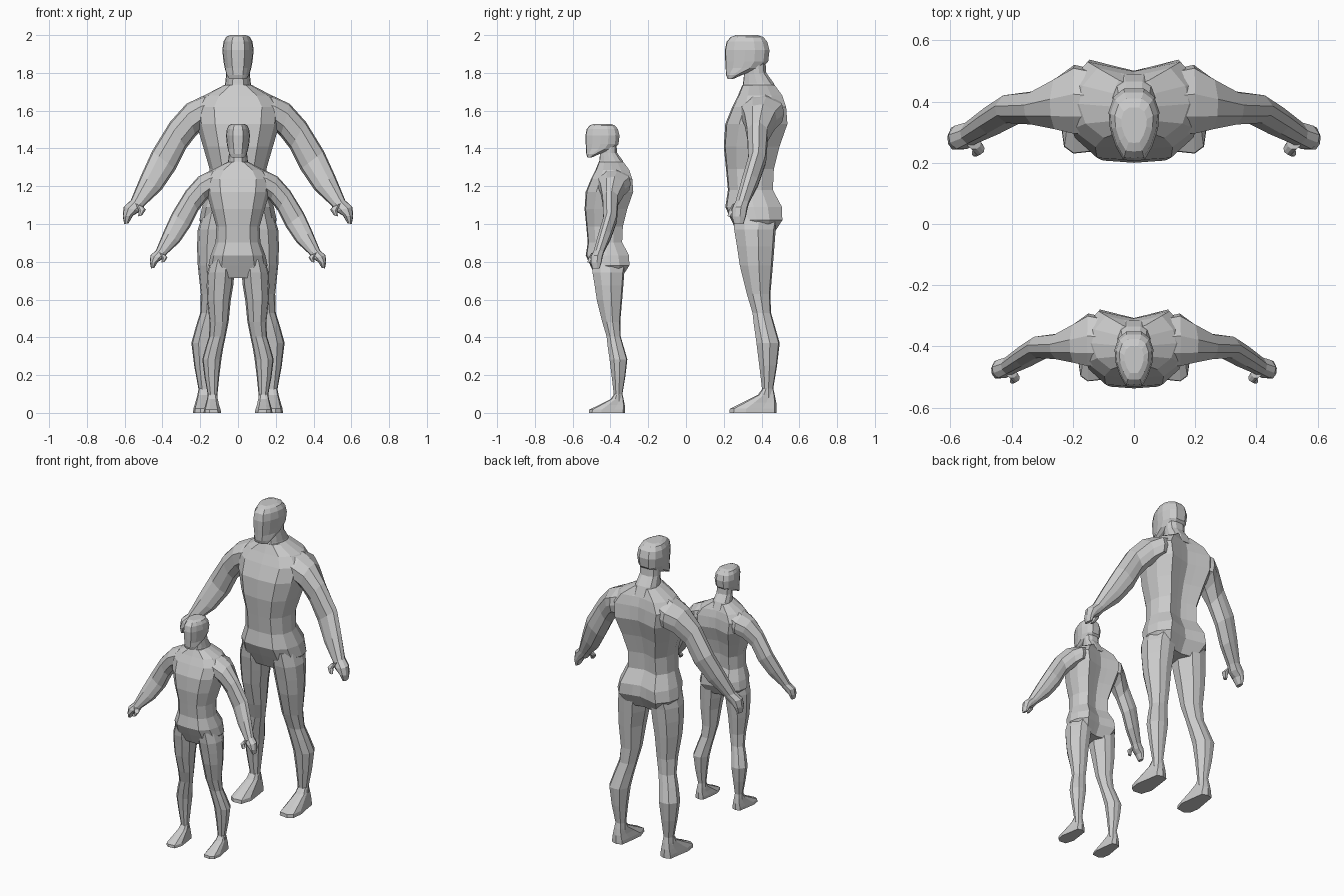
import bpy, bmesh

# Cross-section outlines as (across, depth) in -1..1; front is depth -1
LIMB = [(.42, -1), (.9, -.5), (1, .15), (.55, .9), (0, 1), (-.55, .9), (-1, .1), (-.85, -.6), (-.35, -1)]


def symmetric(half):
    return half + [(-a, b) for a, b in reversed(half) if a > 0]


CHEST = symmetric([(0, -1), (.55, -.95), (.88, -.55), (1, 0), (.93, .5), (.66, 1), (.25, .86), (0, .78)])
HEAD = symmetric([(0, -1), (.42, -.97), (.72, -.6), (.95, -.1), (1, .35), (.8, .78), (.4, 1), (0, 1)])
FOOT = [(.35, -1), (.85, -.82), (1, -.3), (.75, .4), (.6, .9), (0, 1),
        (-.6, .9), (-.75, .4), (-.95, -.4), (-.6, -.95)]

# The two figures share meshes: name, scale, y offset
FIGURES = [("large", 1.0, 0.0), ("small", 0.765, -0.69)]


def loft(name, outline, stations, mirror=False):
    """Each station: outer x, outer z, inner x, inner z, front y, back y."""
    bm = bmesh.new()
    rings = []
    for xo, zo, xi, zi, yf, yb in stations:
        rings.append([bm.verts.new(((xo + xi) / 2 + a * (xo - xi) / 2,
                                    (yf + yb) / 2 + b * (yb - yf) / 2,
                                    (zo + zi) / 2 + a * (zo - zi) / 2)) for a, b in outline])
    n = len(outline)
    for r, s in zip(rings, rings[1:]):
        for i in range(n):
            j = (i + 1) % n
            bm.faces.new((r[i], r[j], s[j], s[i]))
    bm.faces.new(rings[0])
    bm.faces.new(rings[-1])
    bmesh.ops.recalc_face_normals(bm, faces=bm.faces)
    mesh = bpy.data.meshes.new(name)
    bm.to_mesh(mesh)
    bm.free()
    for prefix, scale, y in FIGURES:
        ob = bpy.data.objects.new(prefix + "_" + name, mesh)
        ob.scale = (scale,) * 3
        ob.location.y = y
        bpy.context.collection.objects.link(ob)
        if mirror:
            ob.modifiers.new("mirror", "MIRROR")


def level(rows):
    """Horizontal centred stations from (z, half width, front y, back y)."""
    return [(w, z, -w, z, yf, yb) for z, w, yf, yb in rows]


# Torso from crotch to neck base
loft("torso", CHEST, level([
    (.935, .15, .28, .455), (1.02, .205, .24, .51), (1.09, .19, .208, .508),
    (1.18, .155, .222, .46), (1.29, .15, .212, .465), (1.41, .185, .20, .495),
    (1.53, .22, .208, .537), (1.62, .23, .245, .53), (1.68, .18, .275, .51),
    (1.735, .075, .298, .47)]))

# Neck and head
loft("neck", HEAD, level([(1.68, .08, .29, .49), (1.745, .068, .302, .465),
                          (1.80, .062, .308, .425), (1.87, .062, .30, .42)]))
loft("head", HEAD, level([
    (1.768, .045, .22, .25), (1.79, .06, .212, .30), (1.825, .07, .21, .40),
    (1.86, .077, .208, .435), (1.92, .083, .206, .442), (1.965, .077, .215, .43),
    (1.99, .063, .237, .41), (2.0, .042, .265, .38)]))

# Arm and closed hand
loft("arm", LIMB, [
    (.10, 1.71, .12, 1.50, .30, .50), (.20, 1.672, .19, 1.50, .295, .52),
    (.275, 1.635, .225, 1.465, .31, .48), (.36, 1.54, .275, 1.40, .325, .435),
    (.455, 1.385, .33, 1.29, .33, .425), (.512, 1.26, .405, 1.18, .295, .385),
    (.568, 1.125, .492, 1.10, .262, .335), (.606, 1.09, .515, 1.068, .245, .325),
    (.61, 1.04, .555, 1.045, .243, .318), (.602, 1.0, .58, 1.003, .255, .305)], True)
loft("thumb", LIMB, [
    (.545, 1.11, .50, 1.09, .245, .285), (.525, 1.07, .488, 1.075, .228, .265),
    (.53, 1.04, .508, 1.045, .22, .243)], True)

# Leg from hip to ankle: z, outer x, inner x, front y, back y
leg = [(1.06, .185, .03, .25, .49), (.97, .213, .025, .255, .475), (.88, .217, .033, .27, .468),
       (.78, .213, .05, .285, .46), (.63, .197, .065, .322, .447), (.53, .2, .085, .352, .45),
       (.46, .222, .1, .36, .47), (.37, .247, .115, .373, .496), (.25, .232, .13, .388, .482),
       (.13, .21, .142, .402, .462), (.08, .21, .142, .40, .465)]
loft("leg", LIMB, [(xo, z, xi, z, yf, yb) for z, xo, xi, yf, yb in leg], True)

# Foot
foot = [(0, .238, .115, .23, .48), (.022, .236, .117, .232, .48), (.055, .226, .128, .30, .478),
        (.095, .215, .138, .38, .47), (.13, .208, .144, .405, .462)]
loft("foot", FOOT, [(xo, z, xi, z, yf, yb) for z, xo, xi, yf, yb in foot], True)
